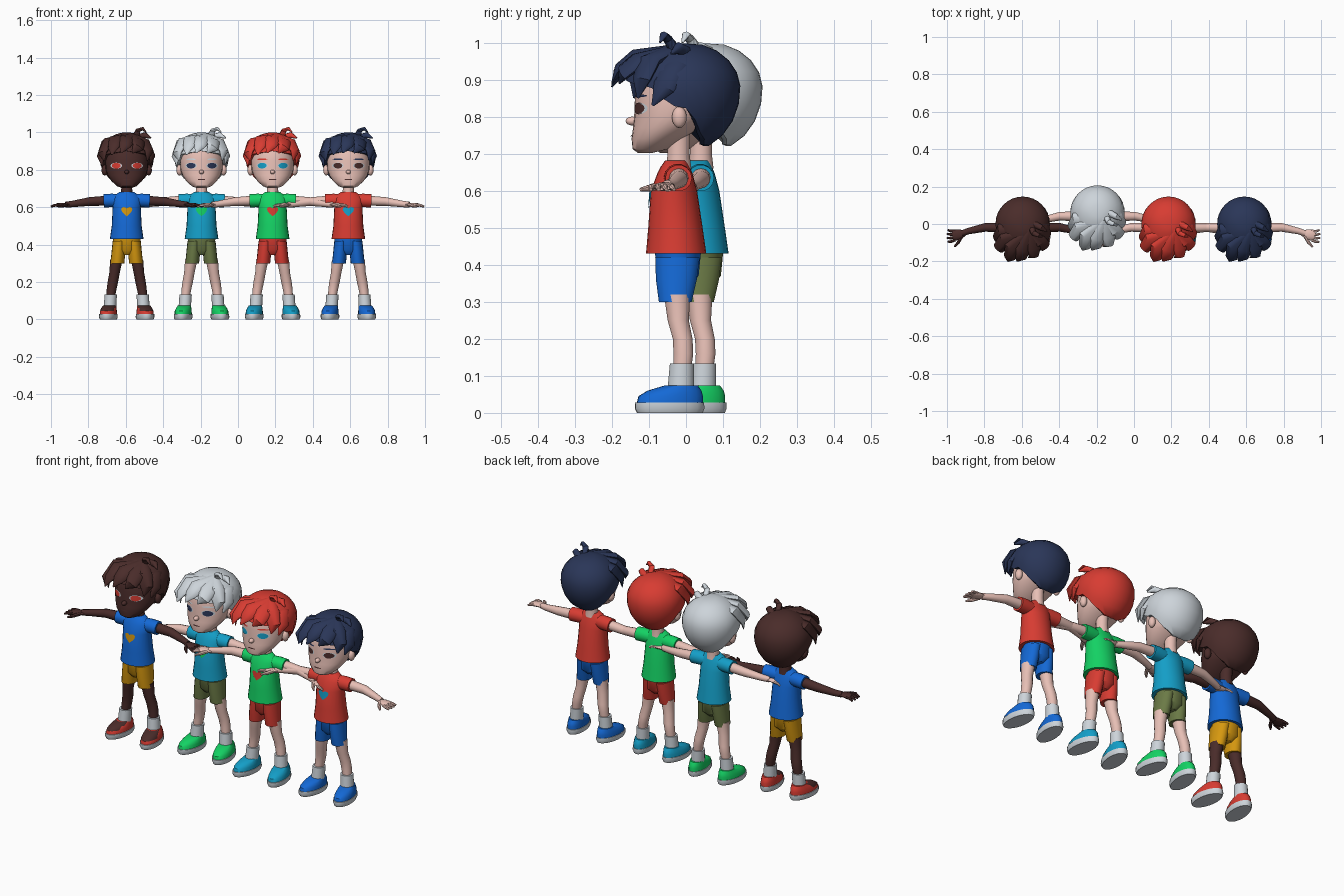
import bpy
import bmesh
from math import sin, cos, pi, acos, radians
from mathutils import Vector, Matrix
from mathutils.bvhtree import BVHTree

cube = bpy.data.objects.get("Cube")
if cube:
    bpy.data.objects.remove(cube)

# Shared palette
PALETTE = dict(skin="E8C0B6", brown="4A2C2A", navy="2A3658", grey="CDD4DA", red="D83C32",
               blue="1469D6", cyan="149FC8", green="14D264", mustard="D6980F", olive="6B7A46")


def linear(hex_pair):
    c = int(hex_pair, 16) / 255
    return ((c + 0.055) / 1.055) ** 2.4


MATS = {}
for label, code in PALETTE.items():
    mat = bpy.data.materials.new(label)
    mat.use_nodes = True
    rgba = [linear(code[i:i + 2]) for i in (0, 2, 4)] + [1]
    mat.diffuse_color = rgba
    shader = mat.node_tree.nodes["Principled BSDF"]
    shader.inputs["Base Color"].default_value = rgba
    shader.inputs["Roughness"].default_value = 0.8
    MATS[label] = mat

parts = []


def finish(bm, name, place, colours, rule=None, closed=True):
    """Turn a bmesh into a placed, coloured object."""
    if closed:
        bmesh.ops.recalc_face_normals(bm, faces=bm.faces)
    if rule:
        bm.normal_update()
        for f in bm.faces:
            f.material_index = int(rule(f))
    mesh = bpy.data.meshes.new(name)
    bm.to_mesh(mesh)
    obj = bpy.data.objects.new(name, mesh)
    for c in colours:
        mesh.materials.append(MATS[c])
    obj.location = place
    bpy.context.collection.objects.link(obj)
    parts.append(obj)
    return obj


def bridge(bm, loops, cap=True):
    """Skin a list of vertex loops, capping the ends."""
    n = len(loops[0])
    for a, b in zip(loops, loops[1:]):
        for i in range(n):
            j = (i + 1) % n
            bm.faces.new((a[i], a[j], b[j], b[i]))
    if cap:
        bm.faces.new(loops[0])
        bm.faces.new(loops[-1])


def rings(bm, rows, side=1, n=18):
    """Loft level ellipses; each row is z, centre x, half width, front y, back y."""
    loops = []
    for z, cx, w, front, back in rows:
        mid, ry = (front + back) / 2, (back - front) / 2
        loops.append([bm.verts.new((side * (cx + w * cos(2 * pi * i / n)),
                                    mid + ry * sin(2 * pi * i / n), z)) for i in range(n)])
    bridge(bm, loops)
    return [v for loop in loops for v in loop]


def tube(bm, path, widths, flat=1.0, side=1, centre=None, n=10):
    """Sweep an ellipse along a path; flat squashes it toward z or a centre."""
    pts = [Vector((side * x, y, z)) for x, y, z in path]
    loops = []
    for k, p in enumerate(pts):
        t = (pts[min(k + 1, len(pts) - 1)] - pts[max(k - 1, 0)]).normalized()
        ref = (p - centre) if centre else Vector((0, 0, 1))
        u = t.cross(ref).normalized()
        v = u.cross(t)
        loops.append([bm.verts.new(p + widths[k] * (u * cos(2 * pi * i / n) + v * flat * sin(2 * pi * i / n)))
                      for i in range(n)])
    bridge(bm, loops)


def ball(bm, pos, size):
    m = Matrix.Translation(pos) @ Matrix.Diagonal((*size, 1))
    bmesh.ops.create_uvsphere(bm, u_segments=14, v_segments=8, radius=1, matrix=m)


def plate(bm, target, outline, lift):
    """Lay a thin painted patch on the front of a target object."""
    tree = BVHTree.FromPolygons([v.co for v in target.data.vertices],
                                [p.vertices for p in target.data.polygons])
    cx = sum(p[0] for p in outline) / len(outline)
    cz = sum(p[1] for p in outline) / len(outline)
    loops = []
    for s in (1, 0.66, 0.33):
        loop = []
        for x, z in outline:
            x, z = cx + (x - cx) * s, cz + (z - cz) * s
            hit = tree.ray_cast(Vector((x, -1, z)), Vector((0, 1, 0)))[0]
            loop.append(bm.verts.new((x, hit.y - lift, z)))
        loops.append(loop)
    bridge(bm, loops, cap=False)
    bm.faces.new(loops[-1])
    bm.normal_update()
    bmesh.ops.reverse_faces(bm, faces=[f for f in bm.faces if f.normal.y > 0])


def oval(cx, cz, rx, rz, n=16):
    return [(cx + rx * cos(2 * pi * i / n), cz + rz * sin(2 * pi * i / n)) for i in range(n)]


def heart(cz, size, n=24):
    pts = []
    for i in range(n):
        a = 2 * pi * i / n
        pts.append((size * sin(a) ** 3, cz + size * (0.8 * cos(a) - 0.3 * cos(2 * a) - 0.12 * cos(3 * a))))
    return pts


# Hemline height of the hair by angle from the front
HEM = [(0, .9), (55, .88), (75, .83), (95, .82), (108, .76), (135, .725), (180, .72)]
HAIR_MID = Vector((0, 0, .875))


def hem_height(deg):
    for (a, za), (b, zb) in zip(HEM, HEM[1:]):
        if deg <= b:
            return za + (zb - za) * (deg - a) / (b - a)
    return HEM[-1][1]


def hair_cap(bm, n=32, steps=9):
    loops = []
    for k in range(1, steps + 2):
        loop = []
        for i in range(n):
            a = 2 * pi * i / n
            drop = hem_height(180 - abs(180 - 360 * i / n)) - HAIR_MID.z
            theta = acos(drop / (.125 if drop > 0 else .17)) * min(k, steps) / steps
            r = sin(theta) * (0.75 if k > steps else 1)
            depth = .165 if cos(a) > 0 else .147
            rise = cos(theta) * (.125 if theta < pi / 2 else .17)
            loop.append(bm.verts.new(HAIR_MID + Vector((.146 * r * sin(a), -depth * r * cos(a), rise))))
        loops.append(loop)
    bridge(bm, loops)


# Remaining points of each fringe lock after the shared crown point
CROWN = (.04, -.04, .98)
LOCKS = [[(-.06, -.13, .96), (-.07, -.18, .92), (-.08, -.2, .88)],
         [(-.1, -.09, .95), (-.13, -.13, .89), (-.12, -.14, .85)],
         [(0, -.14, .96), (-.01, -.18, .93), (-.03, -.2, .89)],
         [(.06, -.13, .95), (.06, -.17, .92), (.03, -.18, .89)],
         [(.09, -.1, .95), (.12, -.12, .9), (.11, -.13, .85)],
         [(-.12, -.04, .94), (-.14, -.08, .88), (-.13, -.1, .82)],
         [(.11, -.03, .93), (.135, -.06, .88), (.125, -.09, .83)]]


def build_kid(tag, place, skin, hair, eye, shirt, emblem, shorts, shoe, vamp):
    def done(bm, part, *colours, **kw):
        return finish(bm, f"{tag}_{part}", place, colours, **kw)

    # Head with neck, nose and ears
    bm = bmesh.new()
    rings(bm, [(.702, 0, .025, -.13, -.09), (.712, 0, .052, -.144, -.05), (.74, 0, .082, -.147, -.01),
               (.77, 0, .102, -.143, .04), (.8, 0, .112, -.14, .07), (.85, 0, .115, -.138, .08),
               (.9, 0, .108, -.13, .08), (.95, 0, .08, -.1, .05)], n=28)
    head = done(bm, "head", skin)
    bm = bmesh.new()
    rings(bm, [(.66, 0, .034, -.055, .015), (.7, 0, .029, -.05, .01), (.76, 0, .03, -.05, .012)])
    done(bm, "neck", skin)
    bm = bmesh.new()
    ball(bm, (0, -.145, .788), (.013, .018, .012))
    for s in (1, -1):
        ball(bm, (s * .118, -.018, .798), (.017, .02, .029))
    done(bm, "nose_and_ears", skin)

    # Painted face
    for part, colour, rx, rz, lift in (("eye_whites", "grey", .031, .016, .003), ("irises", eye, .024, .015, .005)):
        bm = bmesh.new()
        for s in (1, -1):
            plate(bm, head, oval(s * .056, .822, rx, rz), lift)
        done(bm, part, colour, closed=False)
    bm = bmesh.new()
    for s in (1, -1):
        plate(bm, head, oval(s * .056, .856, .028, .004), .004)
    done(bm, "eyebrows", hair, closed=False)
    bm = bmesh.new()
    plate(bm, head, oval(0, .748, .022, .003), .003)
    done(bm, "mouth", "brown", closed=False)

    # Hair cap, swept fringe and tuft
    bm = bmesh.new()
    hair_cap(bm)
    for lock in LOCKS:
        tube(bm, [CROWN] + lock, (.025, .042, .032, .004), flat=.45, centre=HAIR_MID)
    tube(bm, [(.05, -.03, .98), (.06, -.05, 1.01), (.085, -.06, 1.02), (.105, -.07, 1)],
         (.02, .015, .012, .003), flat=.8, centre=HAIR_MID)
    tube(bm, [(.06, 0, .97), (.1, -.02, .985), (.13, -.04, .97)], (.02, .016, .003), centre=HAIR_MID)
    done(bm, "hair", hair)

    # Shirt with sleeves and chest emblem
    bm = bmesh.new()
    rings(bm, [(.43, 0, .09, -.108, .055), (.5, 0, .08, -.102, .045), (.6, 0, .075, -.095, .03),
               (.645, 0, .08, -.078, .018), (.665, 0, .062, -.068, .01), (.682, 0, .038, -.056, .005)], n=24)
    body = done(bm, "shirt", shirt)
    bm = bmesh.new()
    for s in (1, -1):
        tube(bm, [(.04, -.025, .635), (.08, -.022, .636), (.122, -.02, .634)], (.036, .037, .036), side=s, n=14)
    done(bm, "sleeves", shirt)
    bm = bmesh.new()
    plate(bm, body, heart(.58, .03), .004)
    done(bm, "emblem", emblem, closed=False)

    # Arms and hands
    bm = bmesh.new()
    for s in (1, -1):
        tube(bm, [(.1, -.02, .635), (.2, -.018, .63), (.29, -.038, .617), (.325, -.05, .613)],
             (.027, .023, .017, .016), side=s, n=12)
        tube(bm, [(.31, -.048, .613), (.335, -.055, .613), (.365, -.06, .611), (.375, -.062, .61)],
             (.016, .026, .03, .024), flat=.4, side=s)
        for k in range(4):
            y = -.038 - k * .016
            tube(bm, [(.36, y, .612), (.385, y - .003 * k, .61), (.405 - .004 * (k in (0, 3)), y + .006 - .005 * k, .603)],
                 (.008, .008, .005), side=s, n=7)
        tube(bm, [(.325, -.065, .612), (.345, -.1, .607), (.365, -.122, .603)], (.01, .009, .005), side=s, n=7)
    done(bm, "arms", skin)

    # Shorts
    bm = bmesh.new()
    rings(bm, [(.345, 0, .03, -.06, .01), (.37, 0, .068, -.08, .035), (.44, 0, .075, -.085, .042)])
    for s in (1, -1):
        rings(bm, [(.3, .05, .037, -.074, .016), (.36, .044, .037, -.082, .03), (.42, .038, .037, -.084, .038)], side=s)
    done(bm, "shorts", shorts)

    # Legs, socks and shoes
    legs, socks, uppers, soles = (bmesh.new() for _ in range(4))
    for s in (1, -1):
        rings(legs, [(.11, .087, .022, -.035, .013), (.16, .081, .026, -.034, .02), (.2, .074, .028, -.036, .018),
                     (.25, .065, .028, -.05, .008), (.32, .055, .033, -.06, .012)], side=s)
        rings(socks, [(.05, .09, .034, -.052, .022), (.09, .088, .033, -.048, .022), (.133, .085, .033, -.044, .022)], side=s)
        toe_out = Matrix.Rotation(s * radians(8), 3, "Z")
        for bm, rows in ((uppers, [(.024, .092, .045, -.135, .046), (.045, .092, .044, -.13, .046),
                                   (.06, .091, .04, -.105, .042), (.074, .09, .035, -.058, .032)]),
                         (soles, [(0, .092, .044, -.134, .045), (.012, .092, .049, -.14, .05),
                                  (.028, .092, .048, -.139, .049)])):
            verts = rings(bm, rows, side=s, n=22)
            bmesh.ops.rotate(bm, verts=verts, cent=(s * .09, 0, 0), matrix=toe_out)
    done(legs, "legs", skin)
    done(socks, "socks", "grey")
    done(soles, "shoe_soles", "grey")
    done(uppers, "shoe_uppers", shoe, vamp,
         rule=lambda f: f.normal.z > .4 and f.calc_center_median().y < -.03)


# Columns: position, skin, hair, eyes, shirt, emblem, shorts, shoes, shoe vamp
KIDS = [((-.595, 0, 0), "brown", "brown", "red", "blue", "mustard", "mustard", "red", "brown"),
        ((-.195, .06, 0), "skin", "grey", "navy", "cyan", "green", "olive", "green", "green"),
        ((.185, 0, 0), "skin", "red", "cyan", "green", "red", "red", "cyan", "cyan"),
        ((.59, 0, 0), "skin", "navy", "brown", "red", "cyan", "blue", "blue", "blue")]
for number, kid in enumerate(KIDS, 1):
    build_kid(f"kid_{number}", *kid)

# Smooth shading with crisp edges
for obj in bpy.context.selected_objects:
    obj.select_set(False)
for obj in parts:
    obj.select_set(True)
bpy.context.view_layer.objects.active = parts[0]
bpy.ops.object.shade_smooth_by_angle(angle=radians(40))
